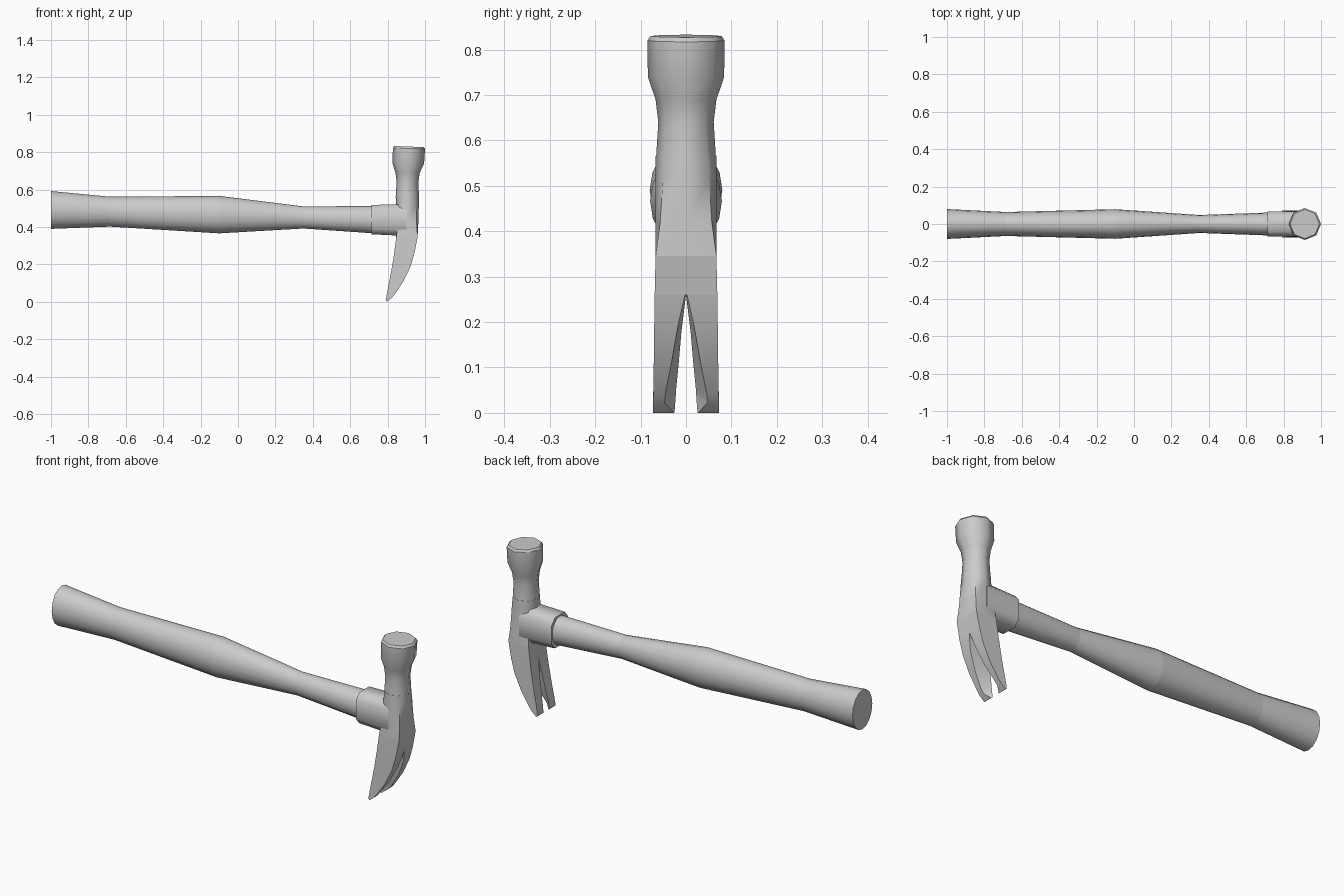
import bpy, bmesh
from math import sin, cos, pi

if "Cube" in bpy.data.objects:
    bpy.data.objects.remove(bpy.data.objects["Cube"])


def loft(name, rings, sharp_rings=(), angle=35):
    """Skin closed rings of points, cap the ends and smooth all but sharp edges."""
    bm = bmesh.new()
    rows = [[bm.verts.new(p) for p in ring] for ring in rings]
    n = len(rows[0])
    for a, b in zip(rows, rows[1:]):
        for i in range(n):
            j = (i + 1) % n
            bm.faces.new((a[i], a[j], b[j], b[i]))
    bm.faces.new(rows[0])
    bm.faces.new(rows[-1])
    bmesh.ops.recalc_face_normals(bm, faces=bm.faces)
    for f in bm.faces:
        f.smooth = True
    for e in bm.edges:
        if e.calc_face_angle(0) > angle * pi / 180 + 0.2:
            e.smooth = False
    for r in sharp_rings:
        for i in range(n):
            e = bm.edges.get((rows[r][i], rows[r][(i + 1) % n]))
            e.smooth = False
    mesh = bpy.data.meshes.new(name)
    bm.to_mesh(mesh)
    bm.free()
    obj = bpy.data.objects.new(name, mesh)
    bpy.context.collection.objects.link(obj)
    return obj


def octagon(k):
    """Unit ring of 8 points; k moves the diagonals from round (0.71) to square (1)."""
    return [(1, 0), (k, k), (0, 1), (-k, k), (-1, 0), (-k, -k), (0, -1), (k, -k)]


def ring_z(z, x0, x1, ry, k=0.7071, tilt=0):
    cx, rx = (x0 + x1) / 2, (x1 - x0) / 2
    return [(cx + rx * u, ry * v, z - tilt * u) for u, v in octagon(k)]


# Handle: oval sections (x, z low, z high, half width)
stations = [(-1.0, 0.39, 0.592, 0.08), (-0.685, 0.402, 0.562, 0.064),
            (-0.1, 0.366, 0.566, 0.079), (0.35, 0.392, 0.51, 0.048),
            (0.74, 0.365, 0.512, 0.062)]
N = 16
loft("handle",
     [[(x, ry * cos(2 * pi * i / N), (lo + hi) / 2 + (hi - lo) / 2 * sin(2 * pi * i / N))
       for i in range(N)] for x, lo, hi, ry in stations],
     sharp_rings=range(5))

# Socket collar: chamfered block gripping the handle end
def collar_ring(x, lo, hi, ry):
    c, h = (lo + hi) / 2, (hi - lo) / 2
    return [(x, ry * u, c + h * v) for u, v in
            [(1, .6), (.6, 1), (-.6, 1), (-1, .6), (-1, -.6), (-.6, -1), (.6, -1), (1, -.6)]]

loft("socket_collar", [collar_ring(0.715, 0.361, 0.518, 0.067),
                       collar_ring(0.90, 0.352, 0.522, 0.067)], (0, 1), 60)

# Head body: round at the neck, square at the claw root
loft("head_body", [ring_z(0.26, 0.835, 0.943, 0.069, 1.0),
                   ring_z(0.345, 0.846, 0.96, 0.067, 1.0),
                   ring_z(0.42, 0.846, 0.964, 0.067, 0.85),
                   ring_z(0.52, 0.845, 0.967, 0.067, 0.75),
                   ring_z(0.566, 0.843, 0.968, 0.067)], (0, 1, 4), 50)

# Striking neck and face: eight-sided, slightly tilted at the top
loft("striking_face", [ring_z(0.56, 0.843, 0.968, 0.066),
                       ring_z(0.64, 0.848, 0.964, 0.061),
                       ring_z(0.69, 0.842, 0.972, 0.067),
                       ring_z(0.74, 0.826, 0.995, 0.084),
                       ring_z(0.82, 0.828, 1.0, 0.085, tilt=0.003),
                       ring_z(0.83, 0.835, 0.991, 0.078, tilt=0.003)], (0, 4, 5), 50)

# Claw prong: (outer x, z), (inner x, z), outside y, slot y on inner and outer curve
prong = [(0.943, 0.26, 0.835, 0.26, 0.069, 0.000, 0.002),
         (0.923, 0.19, 0.822, 0.18, 0.070, 0.010, 0.018),
         (0.885, 0.11, 0.809, 0.11, 0.071, 0.016, 0.032),
         (0.838, 0.04, 0.797, 0.05, 0.072, 0.022, 0.046),
         (0.823, 0.022, 0.794, 0.03, 0.073, 0.023, 0.047),
         (0.797, 0.0, 0.790, 0.006, 0.073, 0.025, 0.026)]
claw = loft("claw", [[(xo, yo, zo), (xi, yo, zi), (xi, a, zi), (xo, b, zo)]
                     for xo, zo, xi, zi, yo, a, b in prong], (0, 5), 40)
mirror = claw.modifiers.new("mirror", 'MIRROR')
mirror.use_axis = (False, True, False)
mirror.use_mirror_merge = False
